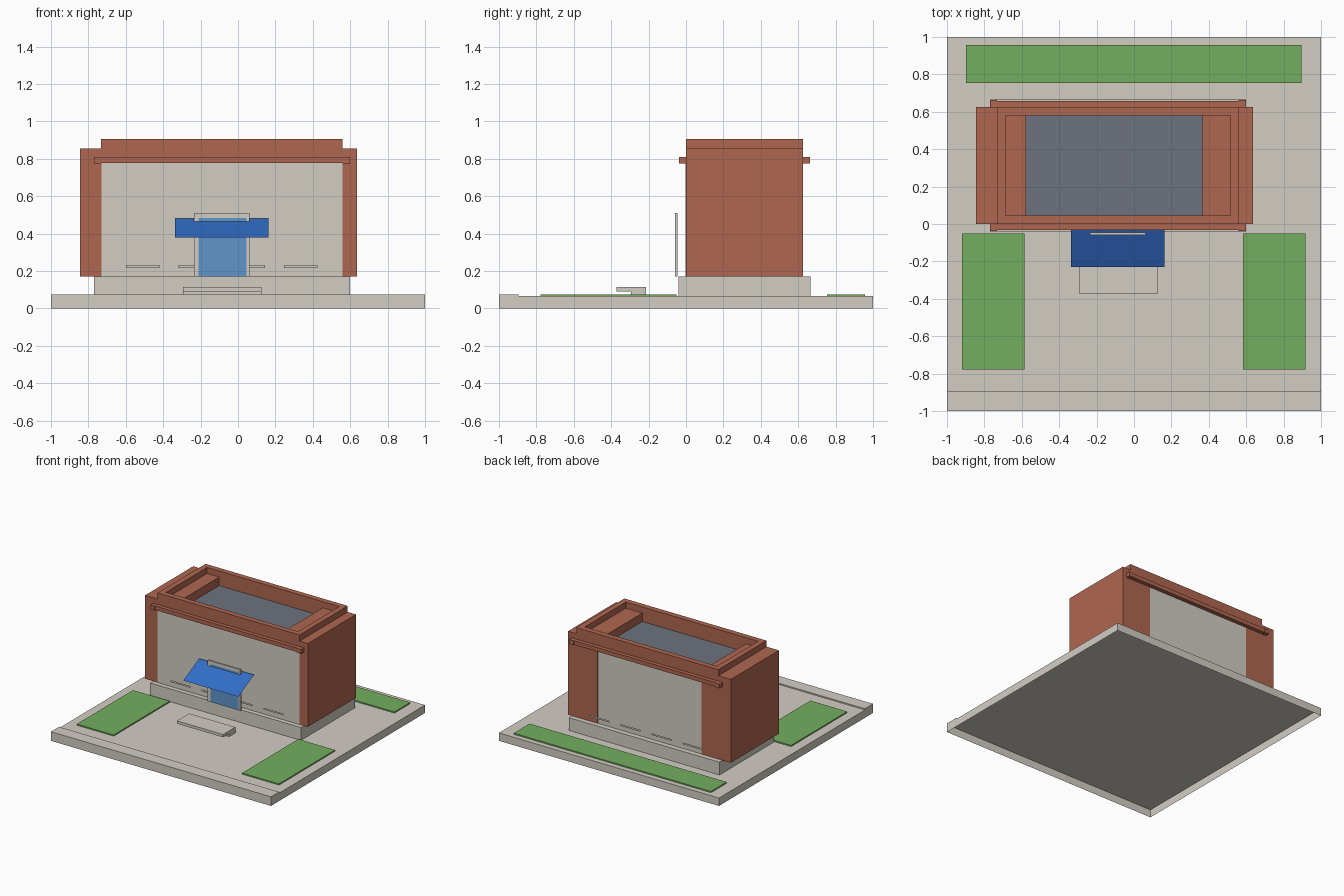
import bpy
import bmesh

cube = bpy.data.objects.get("Cube")
if cube:
    bpy.data.objects.remove(cube, do_unlink=True)


def material(name, rgb):
    m = bpy.data.materials.new(name)
    m.use_nodes = True
    m.diffuse_color = (*rgb, 1)
    bsdf = m.node_tree.nodes["Principled BSDF"]
    bsdf.inputs["Base Color"].default_value = (*rgb, 1)
    bsdf.inputs["Roughness"].default_value = 0.9
    return m


stone = material("pale stone", (0.65, 0.61, 0.55))
brick = material("red brick", (0.43, 0.134, 0.08))
grass = material("lawn green", (0.175, 0.43, 0.115))
slate = material("roof slate", (0.153, 0.17, 0.21))
awning = material("canopy blue", (0.031, 0.155, 0.58))
glass = material("door blue", (0.115, 0.3, 0.6))


def finish(name, bm, mat):
    mesh = bpy.data.meshes.new(name)
    bm.to_mesh(mesh)
    bm.free()
    mesh.materials.append(mat)
    obj = bpy.data.objects.new(name, mesh)
    bpy.context.collection.objects.link(obj)
    return obj


def add_box(bm, x, y, z):
    """Add a box spanning the (low, high) pairs x, y and z."""
    verts = bmesh.ops.create_cube(bm, size=1)["verts"]
    for v in verts:
        v.co = [(a + b) / 2 + c * (b - a) for (a, b), c in zip((x, y, z), v.co)]


def box(name, x, y, z, mat, open_bottom=False):
    bm = bmesh.new()
    add_box(bm, x, y, z)
    if open_bottom:
        bm.normal_update()
        bottom = [f for f in bm.faces if f.normal.z < -0.5]
        bmesh.ops.delete(bm, geom=bottom, context="FACES_ONLY")
    return finish(name, bm, mat)


def ring(name, x, y, z, t, mat):
    """Rectangular wall of thickness t, open in the middle."""
    bm = bmesh.new()
    (x0, x1), (y0, y1) = x, y
    outer = [(x0, y0), (x1, y0), (x1, y1), (x0, y1)]
    inner = [(x0 + t, y0 + t), (x1 - t, y0 + t), (x1 - t, y1 - t), (x0 + t, y1 - t)]
    loops = [[bm.verts.new((*p, h)) for p in pts]
             for pts, h in ((outer, z[0]), (outer, z[1]), (inner, z[1]), (inner, z[0]))]
    for i in range(4):
        a, b = loops[i], loops[(i + 1) % 4]
        for j in range(4):
            k = (j + 1) % 4
            bm.faces.new((a[j], a[k], b[k], b[j]))
    return finish(name, bm, mat)


def sheet(name, x, y, z, mat):
    """Flat sheet rising from (y[0], z[0]) to (y[1], z[1])."""
    bm = bmesh.new()
    bm.faces.new([bm.verts.new(p) for p in (
        (x[0], y[0], z[0]), (x[1], y[0], z[0]), (x[1], y[1], z[1]), (x[0], y[1], z[1]))])
    return finish(name, bm, mat)


# Site: hollow paving slab, front kerb and lawns
GROUND = 0.065
box("paving_slab", (-1, 1), (-1, 1), (0, GROUND), stone, True)
box("front_kerb", (-1, 1), (-1, -0.895), (GROUND, 0.075), stone, True)
box("right_lawn", (-0.92, -0.585), (-0.779, -0.05), (GROUND, 0.075), grass, True)
box("left_lawn", (0.583, 0.918), (-0.779, -0.05), (GROUND, 0.075), grass, True)
box("back_lawn", (-0.897, 0.895), (0.753, 0.957), (GROUND, 0.075), grass, True)

# Building: plinth, stone hall, brick end blocks
FLOOR = 0.17
box("plinth", (-0.77, 0.6), (-0.04, 0.665), (GROUND, FLOOR), stone, True)
box("hall_walls", (-0.73, 0.56), (-0.002, 0.623), (FLOOR, 0.777), stone)
box("right_end_block", (-0.845, -0.577), (0, 0.625), (FLOOR, 0.855), brick)
box("left_end_block", (0.365, 0.635), (0, 0.625), (FLOOR, 0.855), brick)

# Roof, parapet and string course
box("roof_deck", (-0.577, 0.365), (0.045, 0.58), (0.777, 0.785), slate)
ring("parapet", (-0.732, 0.56), (0, 0.625), (0.777, 0.905), 0.045, brick)
for side, y in (("front", (-0.032, 0.0)), ("back", (0.623, 0.657))):
    box(side + "_string_course", (-0.735, 0.565), y, (0.777, 0.81), brick)
for side, x in (("right", (-0.77, -0.732)), ("left", (0.56, 0.6))):
    box(side + "_string_course", x, (-0.038, 0.662), (0.775, 0.81), brick)

# Window sills, four thin upright strips on each long wall
for i in range(4):
    cx = -0.087 + (i - 1.5) * 0.282
    for side, y in (("front", -0.02), ("back", 0.645)):
        sheet(f"{side}_sill_{i + 1}", (cx - 0.09, cx + 0.09), (y, y), (0.217, 0.231), stone)

# Entrance: door, frame, canopy and steps
box("door", (-0.21, 0.045), (-0.056, -0.048), (FLOOR, 0.483), glass)
bm = bmesh.new()
for x, z in (((-0.235, -0.21), (FLOOR, 0.509)), ((0.045, 0.062), (FLOOR, 0.509)),
             ((-0.21, 0.045), (0.483, 0.509))):
    add_box(bm, x, (-0.06, -0.045), z)
finish("door_frame", bm, stone)
sheet("canopy", (-0.337, 0.163), (-0.229, -0.025), (0.378, 0.481), awning)
box("upper_step", (-0.295, 0.125), (-0.372, -0.213), (0.09, 0.113), stone)
box("lower_step", (-0.295, 0.125), (-0.295, -0.213), (GROUND, 0.09), stone, True)
